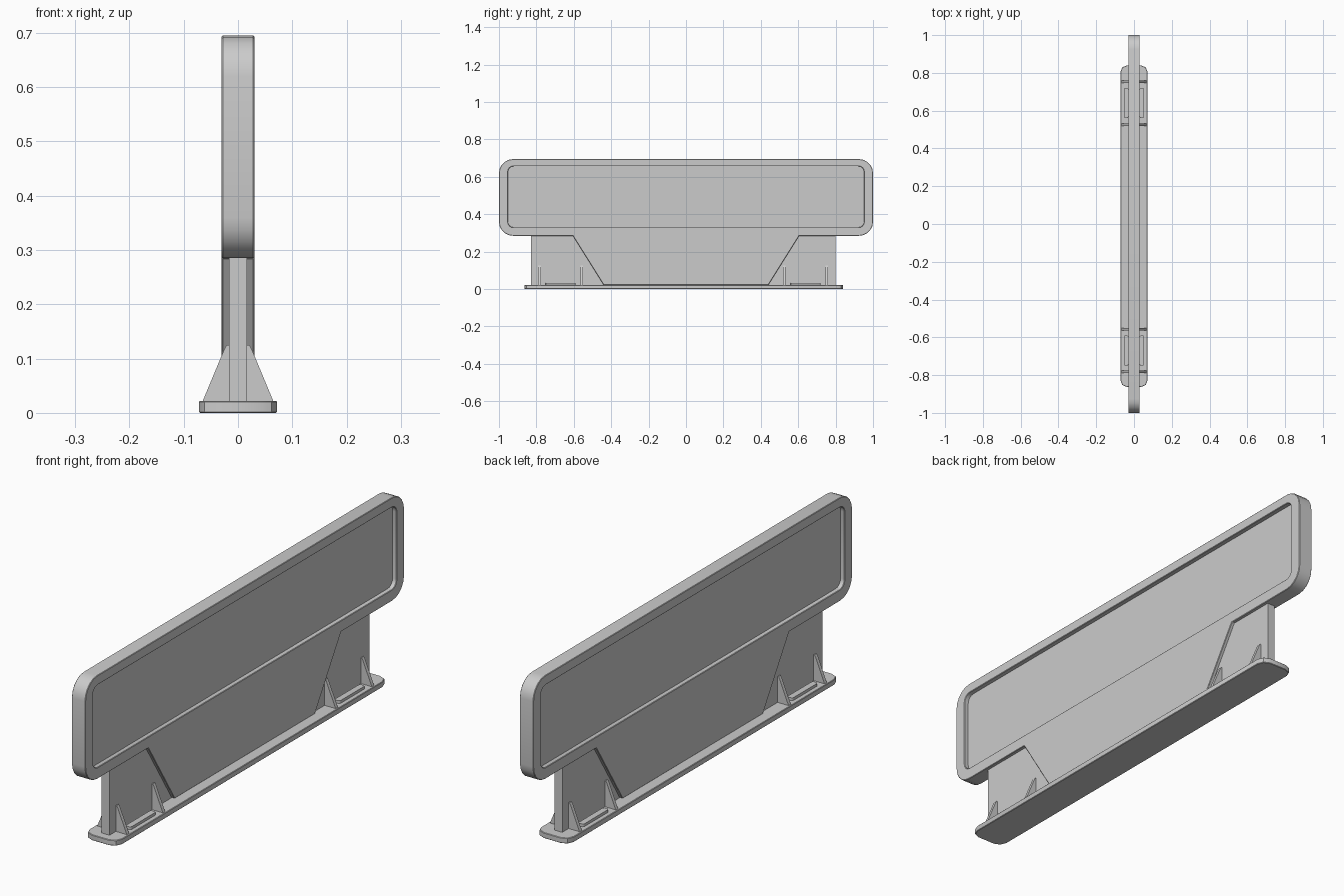
import bpy, bmesh, math
from mathutils import Vector

if "Cube" in bpy.data.objects:
    bpy.data.objects.remove(bpy.data.objects["Cube"])


def rounded(u0, u1, v0, v1, r, n):
    """Counter-clockwise rounded rectangle, starting at the lower left corner."""
    pts = []
    for k, (cu, cv) in enumerate([(u0 + r, v0 + r), (u1 - r, v0 + r),
                                  (u1 - r, v1 - r), (u0 + r, v1 - r)]):
        for i in range(n + 1):
            a = math.pi + (k + i / n) * math.pi / 2
            pts.append((cu + r * math.cos(a), cv + r * math.sin(a)))
    return pts


def prism(name, loops, axis, lo, hi, bevel=0.0):
    """Extrude outline loops (first is outside, others are holes) along an axis."""
    def place(u, v):
        return {'x': (lo, u, v), 'y': (u, lo, v), 'z': (u, v, lo)}[axis]
    bm = bmesh.new()
    edges = []
    for loop in loops:
        vs = [bm.verts.new(place(u, v)) for u, v in loop]
        edges += [bm.edges.new((vs[i - 1], vs[i])) for i in range(len(vs))]
    bmesh.ops.triangle_fill(bm, edges=edges, use_beauty=True)
    res = bmesh.ops.extrude_face_region(bm, geom=bm.faces[:])
    step = Vector([(hi - lo) * (axis == c) for c in 'xyz'])
    bmesh.ops.translate(bm, vec=step,
                        verts=[g for g in res['geom'] if isinstance(g, bmesh.types.BMVert)])
    bmesh.ops.dissolve_limit(bm, angle_limit=0.01, verts=bm.verts[:], edges=bm.edges[:])
    bmesh.ops.recalc_face_normals(bm, faces=bm.faces[:])
    me = bpy.data.meshes.new(name)
    bm.to_mesh(me)
    bm.free()
    ob = bpy.data.objects.new(name, me)
    bpy.context.collection.objects.link(ob)
    if bevel:
        m = ob.modifiers.new("edge_bevel", 'BEVEL')
        m.width, m.segments, m.limit_method = bevel, 1, 'ANGLE'
        m.angle_limit = math.radians(50)
    bpy.ops.object.select_all(action='DESELECT')
    ob.select_set(True)
    bpy.context.view_layer.objects.active = ob
    bpy.ops.object.shade_smooth_by_angle(angle=math.radians(32))
    return ob


def rect(u0, u1, v0, v1):
    return [(u0, v0), (u1, v0), (u1, v1), (u0, v1)]


BASE = 0.022

# Frame with the flush tapered apron hanging below it
n = 5
outer = rounded(-1, 1, 0.285, 0.695, 0.075, n)
apron = [(-0.605, 0.285), (-0.44, BASE), (0.44, BASE), (0.605, 0.285)]
outer = outer[:n + 1] + apron + outer[n + 1:]
opening = rounded(-0.952, 0.952, 0.33, 0.657, 0.03, 4)
prism("sign_frame", [outer, opening], 'x', -0.03, 0.03, 0.002)

# Recessed board inside the frame
prism("sign_board", [rect(-0.96, 0.96, 0.32, 0.665)], 'x', -0.012, 0.012)

# Legs at both ends
prism("left_leg", [rect(-0.83, -0.43, BASE, 0.29)], 'x', -0.017, 0.017)
prism("right_leg", [rect(0.43, 0.80, BASE, 0.29)], 'x', -0.017, 0.017)

# Base plate with clipped round corners
prism("base_plate", [rounded(-0.072, 0.072, -0.863, 0.84, 0.035, 2)], 'z', 0, BASE, 0.002)

# Gussets bracing the legs on both sides
profile = [(-0.065, BASE), (0.065, BASE), (0.025, 0.118), (0.021, 0.125),
           (-0.021, 0.125), (-0.025, 0.118)]
for i, y in enumerate((-0.783, -0.557, 0.526, 0.753)):
    prism(f"gusset_{i + 1}", [profile], 'y', y - 0.007, y + 0.007)

# Low mounting pads between the gussets
for i, y in enumerate((-0.67, 0.64)):
    for s in (-1, 1):
        x0, x1 = sorted((s * 0.03, s * 0.054))
        prism(f"mount_pad_{i + 1}_{'front' if s > 0 else 'back'}",
              [rounded(x0, x1, y - 0.08, y + 0.08, 0.008, 3)], 'z', BASE, 0.033)
